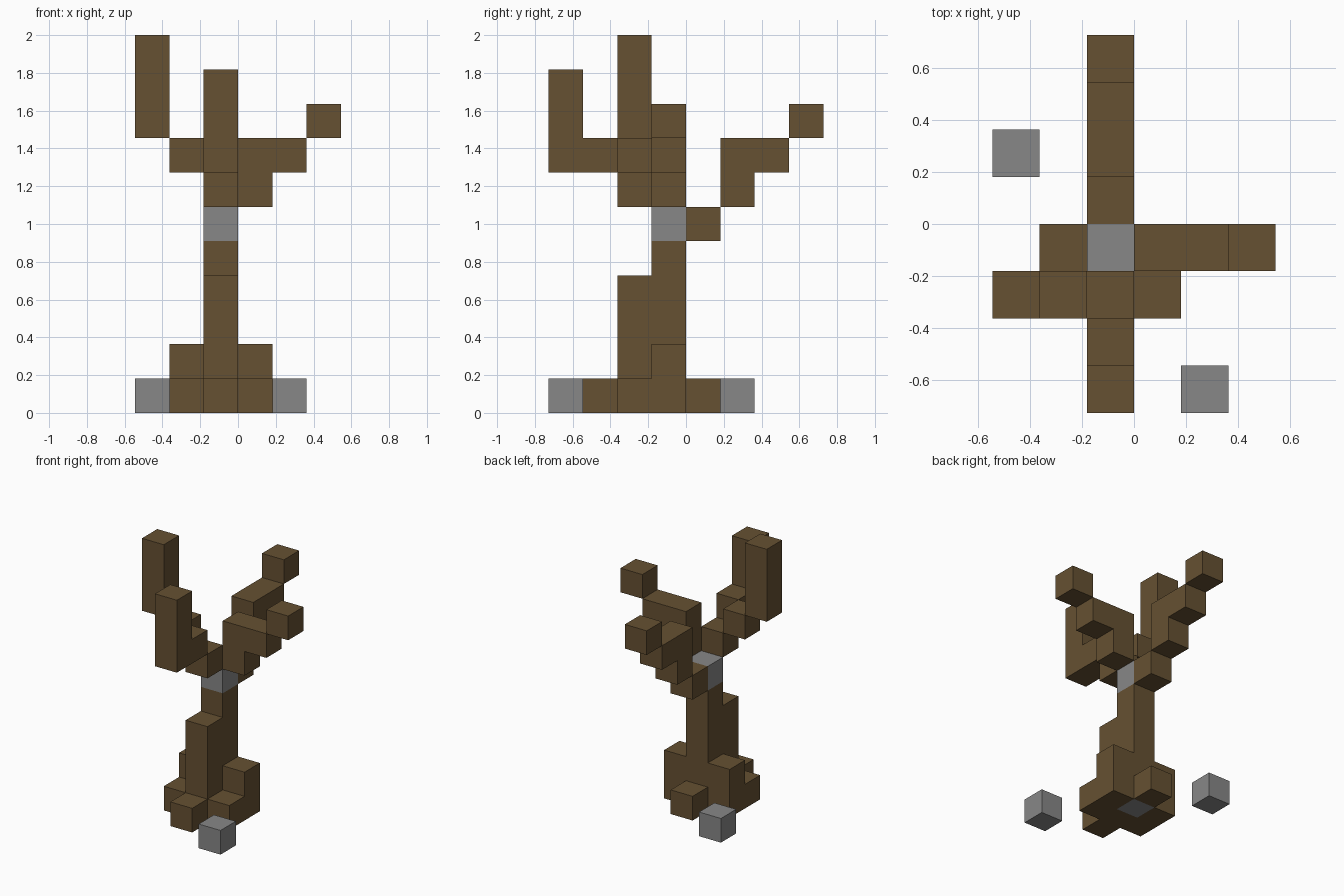
import bpy, bmesh
from mathutils import Vector

cube = bpy.data.objects.get("Cube")
if cube:
    bpy.data.objects.remove(cube, do_unlink=True)

S = 2 / 11  # side of one block


def material(name, rgb):
    m = bpy.data.materials.new(name)
    m.use_nodes = True
    m.diffuse_color = (*rgb, 1)
    m.node_tree.nodes["Principled BSDF"].inputs["Base Color"].default_value = (*rgb, 1)
    return m


bark = material("brown_bark", (0.133, 0.082, 0.032))
stone = material("grey_stone", (0.242, 0.242, 0.242))


def column(x, y, low, high=None):
    """Upright run of blocks on grid column x, y."""
    return [(x, y, z) for z in range(low, (low if high is None else high) + 1)]


parts = {
    # trunk and roots
    "trunk": (bark, column(-1, -1, 1, 4)),
    "trunk_front_buttress": (bark, column(-1, -2, 0, 3)),
    "left_root": (bark, column(0, -1, 0, 1) + column(0, -2, 0)),
    "right_root": (bark, column(-2, -1, 0, 1) + column(-2, -2, 0)),
    "front_root": (bark, column(-1, -3, 0)),
    "back_root": (bark, column(-1, 0, 0)),
    # branches
    "left_branch": (bark, column(0, -1, 6, 7) + column(1, -1, 7) + column(2, -1, 8)),
    "back_branch": (bark, column(-1, 0, 5) + column(-1, 1, 6, 7)
                    + column(-1, 2, 7) + column(-1, 3, 8)),
    "front_branch": (bark, column(-1, -2, 6) + column(-1, -3, 7) + column(-1, -4, 7, 9)),
    "right_branch": (bark, column(-2, -2, 7) + column(-3, -2, 8, 10)),
    # stone blocks
    "trunk_top_stone": (stone, column(-1, -1, 5)),
    "trunk_base_stone": (stone, column(-1, -1, 0)),
    "front_loose_stone": (stone, column(1, -4, 0)),
    "back_loose_stone": (stone, column(-3, 1, 0)),
}

occupied = {c for _, cells in parts.values() for c in cells}


def build(name, mat, cells):
    """Block mesh that keeps only the faces open to the air."""
    bm = bmesh.new()
    for cell in cells:
        for axis in range(3):
            for sign in (-1, 1):
                n = Vector((0, 0, 0))
                n[axis] = sign
                if tuple(int(a + b) for a, b in zip(cell, n)) in occupied:
                    continue
                u = Vector((0, 0, 0))
                u[(axis + 1) % 3] = 1
                v = n.cross(u)
                mid = Vector(cell) + Vector((0.5, 0.5, 0.5)) + n / 2
                corners = [mid + (a * u + b * v) / 2
                           for a, b in ((-1, -1), (1, -1), (1, 1), (-1, 1))]
                bm.faces.new([bm.verts.new(p * S) for p in corners])
    # weld within the part and merge coplanar faces
    bmesh.ops.remove_doubles(bm, verts=bm.verts, dist=0.001)
    bmesh.ops.dissolve_limit(bm, angle_limit=0.01, verts=bm.verts, edges=bm.edges)
    mesh = bpy.data.meshes.new(name)
    bm.to_mesh(mesh)
    bm.free()
    mesh.materials.append(mat)
    bpy.context.collection.objects.link(bpy.data.objects.new(name, mesh))


for name, (mat, cells) in parts.items():
    build(name, mat, cells)
